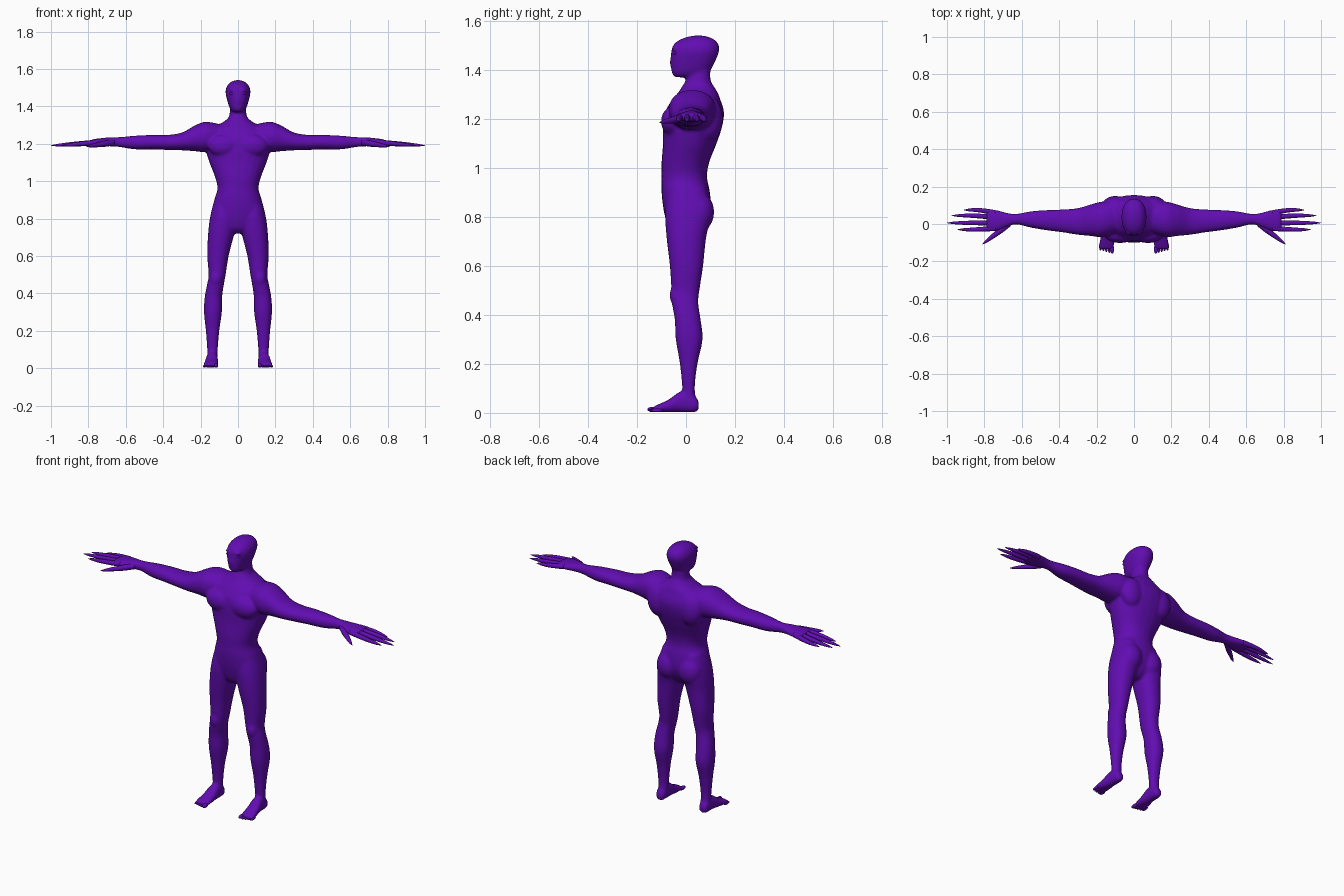
import bpy, bmesh, math
from mathutils import Vector, Matrix

cube = bpy.data.objects.get("Cube")
if cube:
    bpy.data.objects.remove(cube)

purple = bpy.data.materials.new("purple skin")
purple.use_nodes = True
colour = (.12, .004, .44, 1)
purple.diffuse_color = colour
purple.node_tree.nodes["Principled BSDF"].inputs["Base Color"].default_value = colour


def spline(rows, steps):
    """Smoothly interpolate between the given cross-section rows."""
    rows = [Vector(row) for row in rows]
    result = []
    for i in range(len(rows) - 1):
        p, q = rows[i], rows[i + 1]
        before = rows[max(i - 1, 0)]
        after = rows[min(i + 2, len(rows) - 1)]
        for step in range(steps):
            t = step / steps
            result.append(p + (q - before) * t / 2
                          + (before * 2 - p * 5 + q * 4 - after) * t * t / 2
                          + (p * 3 - before - q * 3 + after) * t ** 3 / 2)
    return result + [rows[-1]]


def loft(bm, axis, rows, side=1, steps=4, sides=24, power=.9):
    """Skin rounded sections: (position, low a, high a, low b, high b)."""
    def soft(value):
        return math.copysign(abs(value) ** power, value)
    rings = []
    for pos, a_low, a_high, b_low, b_high in spline(rows, steps):
        ring = []
        for k in range(sides):
            angle = math.tau * k / sides
            a = (a_low + a_high) / 2 + soft(math.cos(angle)) * (a_high - a_low) / 2
            b = (b_low + b_high) / 2 + soft(math.sin(angle)) * (b_high - b_low) / 2
            point = {"x": (pos, a, b), "y": (a, pos, b), "z": (a, b, pos)}[axis]
            ring.append(bm.verts.new((point[0] * side, point[1], point[2])))
        rings.append(ring)
    faces = [bm.faces.new(rings[0]), bm.faces.new(rings[-1][::-1])]
    for low, high in zip(rings, rings[1:]):
        for k in range(sides):
            n = (k + 1) % sides
            faces.append(bm.faces.new((low[k], high[k], high[n], low[n])))
    bmesh.ops.recalc_face_normals(bm, faces=faces)


def ball(bm, centre, size, side=1):
    """Add an ellipsoid muscle or bump."""
    place = Matrix.Translation((centre[0] * side, centre[1], centre[2]))
    bmesh.ops.create_uvsphere(bm, u_segments=24, v_segments=16, radius=1,
                              matrix=place @ Matrix.Diagonal((*size, 1)))


def finish(bm, name):
    mesh = bpy.data.meshes.new(name)
    bm.to_mesh(mesh)
    bm.free()
    mesh.materials.append(purple)
    obj = bpy.data.objects.new(name, mesh)
    bpy.context.collection.objects.link(obj)
    mesh.shade_smooth()
    return obj


body = bmesh.new()

# Torso and neck: height, half width, front, back
torso = [(1.42, .04, .01, .1), (1.36, .045, 0, .1), (1.335, .055, -.015, .113),
         (1.31, .09, -.03, .128), (1.28, .14, -.055, .14), (1.23, .165, -.085, .155),
         (1.17, .172, -.093, .148), (1.1, .153, -.094, .125), (1.02, .122, -.1, .094),
         (.96, .11, -.1, .086), (.9, .127, -.1, .098), (.82, .14, -.09, .1),
         (.75, .09, -.07, .07), (.72, .04, -.04, .04)]
loft(body, "z", [(z, -w, w, front, back) for z, w, front, back in torso])

# Head
head = [(1.37, .02, -.045, .02), (1.38, .037, -.055, .07), (1.4, .048, -.06, .1),
        (1.44, .06, -.062, .122), (1.48, .067, -.06, .136), (1.51, .058, -.045, .13),
        (1.53, .04, -.01, .105), (1.54, .015, .03, .07)]
loft(body, "z", [(z, -w, w, front, back) for z, w, front, back in head])
ball(body, (0, -.058, 1.43), (.009, .01, .022))

leg = [(.92, .02, .12, -.07, .08), (.82, .004, .147, -.085, .105),
       (.72, .02, .16, -.08, .083), (.6, .05, .164, -.066, .07),
       (.5, .066, .157, -.06, .055), (.45, .075, .165, -.058, .05),
       (.38, .085, .178, -.046, .06), (.3, .086, .182, -.042, .068),
       (.2, .1, .172, -.025, .047), (.1, .108, .165, -.015, .036),
       (.03, .11, .163, -.01, .045)]
foot = [(.052, .12, .155, .012, .045), (.035, .112, .165, .002, .07),
        (-.02, .108, .17, .002, .088), (-.07, .105, .18, .002, .055),
        (-.115, .105, .186, .003, .034), (-.135, .108, .184, .005, .024)]
arm = [(.08, -.04, .12, 1.17, 1.3), (.17, -.07, .12, 1.155, 1.318),
       (.23, -.064, .105, 1.16, 1.298), (.3, -.058, .085, 1.165, 1.26),
       (.38, -.045, .078, 1.167, 1.247), (.46, -.035, .075, 1.17, 1.247),
       (.55, -.02, .068, 1.17, 1.243), (.63, -.002, .054, 1.182, 1.236),
       (.68, -.016, .06, 1.186, 1.235), (.73, -.036, .074, 1.188, 1.23),
       (.77, -.036, .076, 1.192, 1.225), (.79, -.03, .07, 1.196, 1.22)]
for side in (1, -1):
    loft(body, "z", leg, side)
    loft(body, "y", foot, side)
    loft(body, "x", arm, side)
    # Chest, shoulder blade, buttock, kneecap and brow
    ball(body, (.075, -.055, 1.19), (.085, .047, .06), side)
    ball(body, (.1, .1, 1.2), (.07, .05, .09), side)
    ball(body, (.07, .055, .82), (.068, .06, .08), side)
    ball(body, (.118, -.045, .48), (.03, .022, .04), side)
    ball(body, (.026, -.046, 1.488), (.024, .014, .007), side)

body = finish(body, "body")
remesh = body.modifiers.new("blend parts", "REMESH")
remesh.mode = "VOXEL"
remesh.voxel_size = .007
remesh.use_smooth_shade = True
smooth = body.modifiers.new("soften", "SMOOTH")
smooth.factor = .5
smooth.iterations = 8

for side, word in ((1, "left"), (-1, "right")):
    # Fingers: base y, tip y, tip x
    fingers = bmesh.new()
    for base, end, tip in ((.06, .075, .91), (.036, .045, .975), (.006, .006, 1), (-.023, -.03, .945)):
        rows = []
        for t, r in ((0, .014), (.3, .013), (.6, .011), (.85, .007), (1, .001)):
            x = .74 + (tip - .74) * t
            y = base + (end - base) * min(1, t * 2)
            z = 1.209 - .019 * t
            rows.append((x, y - r, y + r, z - r, z + r))
        loft(fingers, "x", rows, side, sides=12, power=1)
    finish(fingers, word + "_fingers")

    # Thumb
    thumb = bmesh.new()
    rows = []
    for t, r in ((0, .02), (.3, .021), (.6, .016), (.85, .01), (1, .002)):
        x, y, z = .66 + .15 * t, .008 - .115 * t, 1.208 - .023 * t
        rows.append((x, y - r, y + r, z - r * .8, z + r * .8))
    loft(thumb, "x", rows, side, sides=12, power=1)
    finish(thumb, word + "_thumb")

    # Toes, from the big toe outwards
    toes = bmesh.new()
    for i in range(5):
        r = .011 if i == 0 else .0075
        ball(toes, (.117 + .0155 * i, -.134 + .004 * i, r + .003), (r, .024, r), side)
    finish(toes, word + "_toes")

    # Eye
    eye = bmesh.new()
    ball(eye, (.031, -.045, 1.468), (.014, .008, .007), side)
    finish(eye, word + "_eye")
